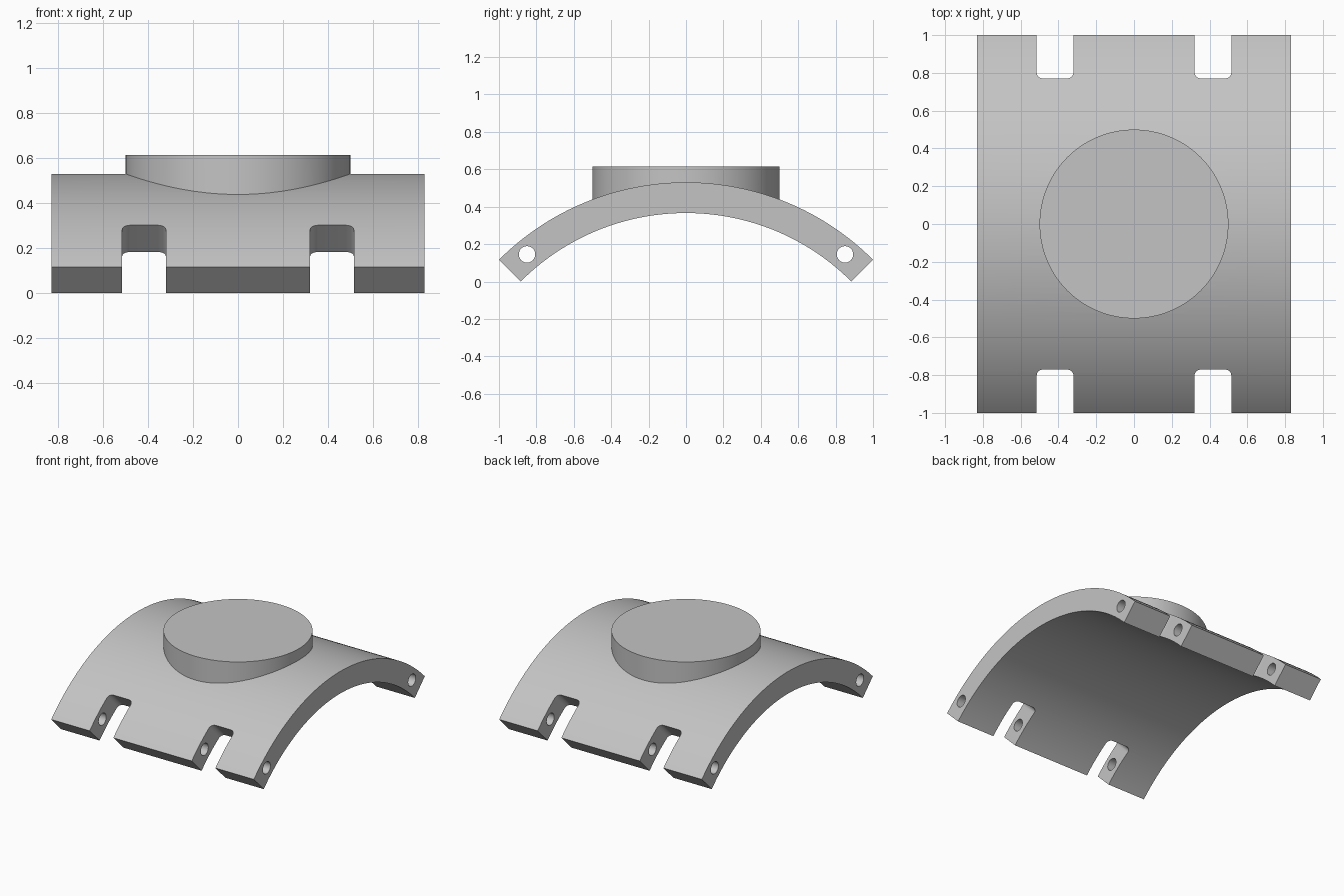
import bpy
import bmesh
from math import sin, cos, pi, radians, sqrt
from mathutils import Vector

cube = bpy.data.objects.get("Cube")
if cube:
    bpy.data.objects.remove(cube, do_unlink=True)

OUTER, INNER = sqrt(2), 1.25       # saddle radii
AXIS_Z = -INNER / sqrt(2)          # height of the arc centre
HALF_WIDTH = 0.83

grey = bpy.data.materials.new("plain_grey")
grey.use_nodes = True
colour = (0.55, 0.55, 0.55, 1)
grey.diffuse_color = colour
grey.node_tree.nodes["Principled BSDF"].inputs["Base Color"].default_value = colour


def prism(name, outline, sweep):
    """Solid made by sweeping a closed outline along a vector."""
    bm = bmesh.new()
    face = bm.faces.new([bm.verts.new(p) for p in outline])
    new = bmesh.ops.extrude_face_region(bm, geom=[face])["geom"]
    bmesh.ops.translate(bm, vec=sweep,
                        verts=[v for v in new if isinstance(v, bmesh.types.BMVert)])
    bmesh.ops.recalc_face_normals(bm, faces=bm.faces)
    mesh = bpy.data.meshes.new(name)
    bm.to_mesh(mesh)
    bm.free()
    mesh.materials.append(grey)
    obj = bpy.data.objects.new(name, mesh)
    bpy.context.collection.objects.link(obj)
    return obj


def arc(radius, start, end, steps):
    angles = [radians(start + (end - start) * i / steps) for i in range(steps + 1)]
    return [(radius * sin(a), radius * cos(a)) for a in angles]


def combine(target, tool, operation):
    """Apply a boolean and discard the tool."""
    tool.hide_render = True
    mod = target.modifiers.new("boolean", 'BOOLEAN')
    mod.object, mod.operation, mod.solver = tool, operation, 'EXACT'
    bpy.context.view_layer.update()
    graph = bpy.context.evaluated_depsgraph_get()
    mesh = bpy.data.meshes.new_from_object(target.evaluated_get(graph))
    target.modifiers.clear()
    target.data = mesh
    bpy.data.objects.remove(tool, do_unlink=True)


# Curved saddle plate
section = arc(OUTER, -45, 45, 64) + arc(INNER, 45, -45, 64)
plate = prism("saddle_plate", [(-HALF_WIDTH, y, z + AXIS_Z) for y, z in section],
              Vector((2 * HALF_WIDTH, 0, 0)))

# Round boss on top
boss = prism("round_boss", [(x, y, 0.42) for x, y in arc(0.5, 0, 357.1875, 127)],
             Vector((0, 0, 0.195)))
combine(plate, boss, 'UNION')

# Slots with rounded inner corners, cut square to each end face
SLOT_X, SLOT_HALF, SLOT_DEPTH, FILLET = 0.418, 0.097, 0.294, 0.035
corner = arc(FILLET, 90, 180, 8)
right = [(SLOT_HALF - FILLET + a, -SLOT_DEPTH + FILLET + b) for a, b in corner]
half = [(SLOT_HALF, 0.1)] + right
slot = half + [(-a, b) for a, b in reversed(half)]

for side in (-1, 1):
    along = Vector((0, side, -1)).normalized()
    outward = Vector((0, side, 1)).normalized()
    centre = Vector((0, 0, AXIS_Z))
    for x in (-SLOT_X, SLOT_X):
        outline = [centre + outward * 1.1 + along * b + Vector((x + a, 0, 0))
                   for a, b in slot]
        combine(plate, prism("slot_cutter", outline, outward * 0.45), 'DIFFERENCE')
    # Pin hole running the full width
    ring = [(-1, side * 0.85 + a, 0.145 + b) for a, b in arc(0.044, 0, 348.75, 31)]
    combine(plate, prism("pin_hole_cutter", ring, Vector((2, 0, 0))), 'DIFFERENCE')

# Smooth curves, crisp edges
bpy.ops.object.select_all(action='DESELECT')
plate.select_set(True)
bpy.context.view_layer.objects.active = plate
bpy.ops.object.shade_smooth_by_angle(angle=radians(30))
